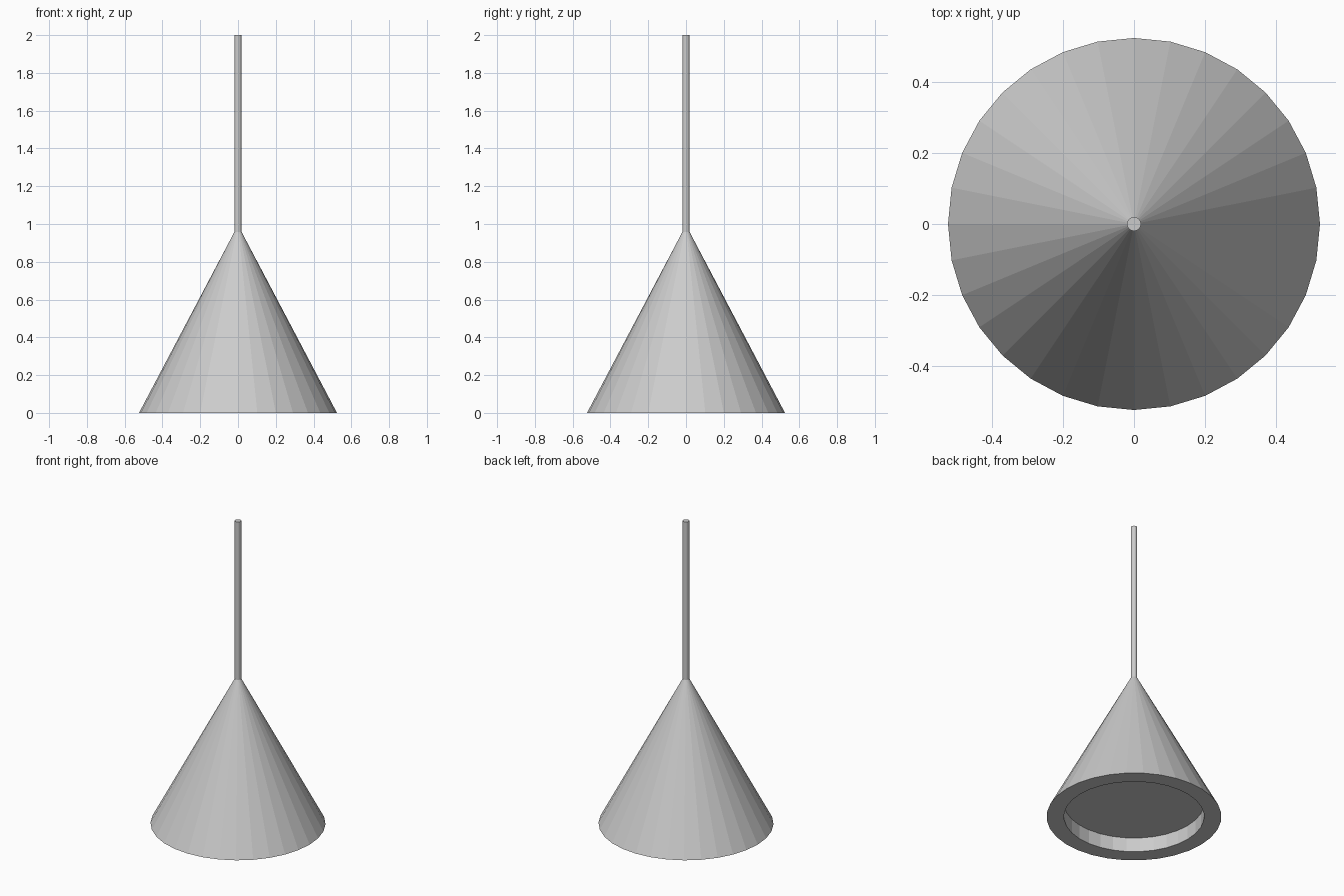
import bpy, bmesh
from math import cos, sin, tau

if "Cube" in bpy.data.objects:
    bpy.data.objects.remove(bpy.data.objects["Cube"])

SIDES = 32


def lathe(name, profile):
    """Spin (radius, z) points around z; both ends are capped."""
    bm = bmesh.new()
    rings = [[bm.verts.new((r * cos(tau * i / SIDES), r * sin(tau * i / SIDES), z))
              for i in range(SIDES)] for r, z in profile]
    for a, b in zip(rings, rings[1:]):
        for i in range(SIDES):
            j = (i + 1) % SIDES
            bm.faces.new((a[i], a[j], b[j], b[i]))
    bm.faces.new(rings[0])
    bm.faces.new(rings[-1])
    bmesh.ops.recalc_face_normals(bm, faces=bm.faces)
    mesh = bpy.data.meshes.new(name)
    bm.to_mesh(mesh)
    bm.free()
    obj = bpy.data.objects.new(name, mesh)
    bpy.context.collection.objects.link(obj)
    return obj


# conical shade with a shallow round recess underneath
lathe("lamp_shade", [(0.42, 0.094), (0.42, 0), (0.524, 0), (0.0195, 0.957)])

# thin hanging rod
lathe("hanging_rod", [(0.0195, 0.957), (0.0195, 2.0)])
